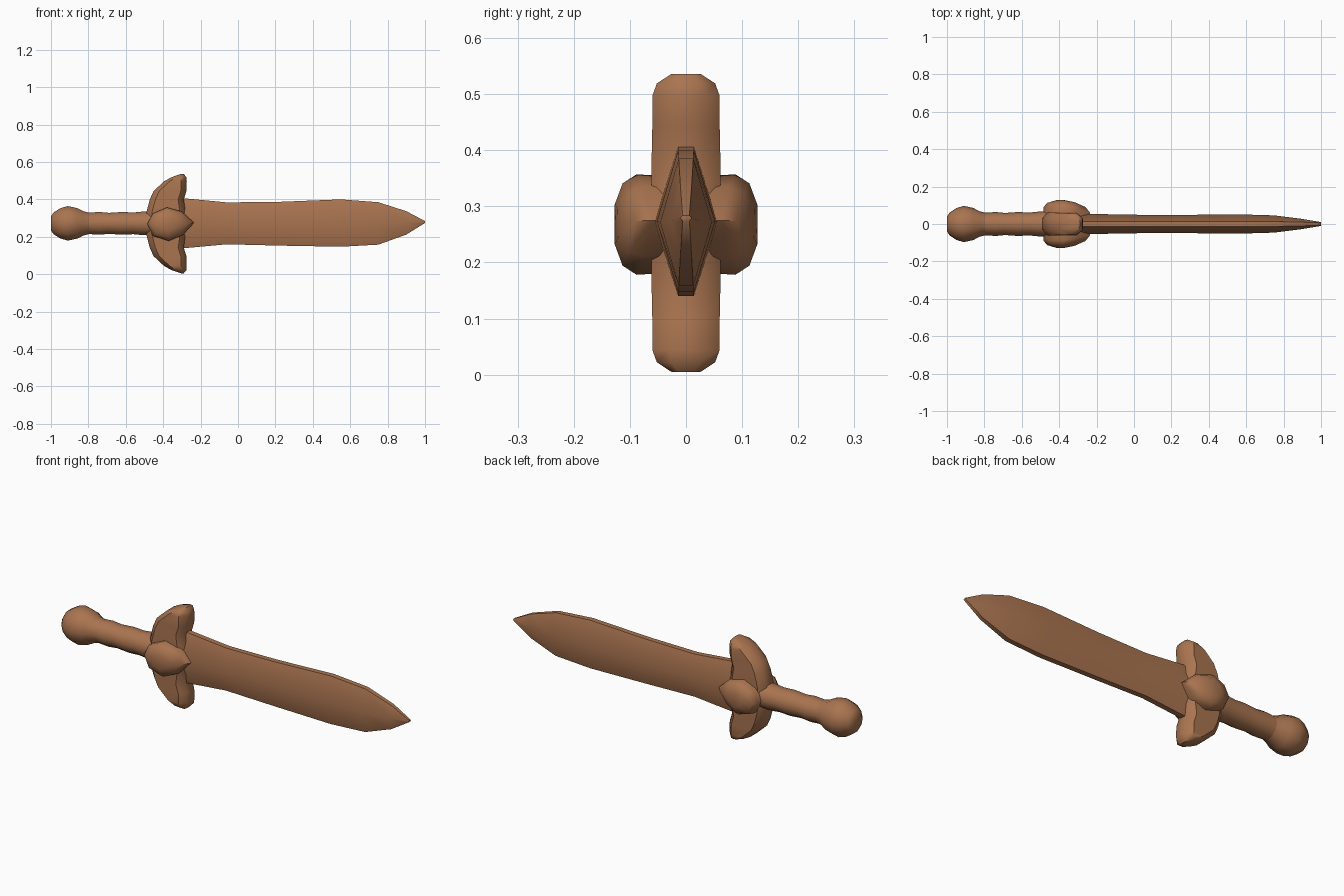
import bpy, bmesh, math

if "Cube" in bpy.data.objects:
    bpy.data.objects.remove(bpy.data.objects["Cube"])

bronze = bpy.data.materials.new("warm brown")
bronze.diffuse_color = (0.40, 0.175, 0.080, 1)
bronze.use_nodes = True
bronze.node_tree.nodes["Principled BSDF"].inputs["Base Color"].default_value = bronze.diffuse_color
MID = 0.272  # height of the long axis


def loft(name, rings, angle=40):
    """Skin a list of equal-length point rings and cap both ends."""
    bm = bmesh.new()
    loops = [[bm.verts.new(p) for p in ring] for ring in rings]
    n = len(loops[0])
    for a, b in zip(loops, loops[1:]):
        for i in range(n):
            j = (i + 1) % n
            bm.faces.new((a[i], a[j], b[j], b[i]))
    bm.faces.new(loops[0])
    bm.faces.new(loops[-1])
    bmesh.ops.recalc_face_normals(bm, faces=bm.faces)
    mesh = bpy.data.meshes.new(name)
    bm.to_mesh(mesh)
    bm.free()
    mesh.materials.append(bronze)
    obj = bpy.data.objects.new(name, mesh)
    bpy.context.collection.objects.link(obj)
    bpy.ops.object.select_all(action='DESELECT')
    obj.select_set(True)
    bpy.context.view_layer.objects.active = obj
    bpy.ops.object.shade_smooth_by_angle(angle=math.radians(angle))
    return obj


def round_ring(x, r, n=10):
    return [(x, r * math.cos(2 * math.pi * i / n), MID + r * math.sin(2 * math.pi * i / n))
            for i in range(n)]


# Blade: blunt-edged diamond section (x, bottom z, top z, half thickness, half edge)
blade = [(-0.36, 0.14, 0.41, 0.056, 0.014), (-0.28, 0.14, 0.405, 0.056, 0.014),
         (-0.06, 0.16, 0.384, 0.050, 0.014), (0.22, 0.153, 0.387, 0.048, 0.014),
         (0.55, 0.147, 0.40, 0.052, 0.014), (0.75, 0.158, 0.385, 0.046, 0.013),
         (0.90, 0.212, 0.337, 0.027, 0.010), (1.0, 0.274, 0.284, 0.010, 0.006)]
loft("blade", [[(x, -e, b), (x, e, b), (x, t, (b + c) / 2), (x, e, c), (x, -e, c),
                (x, -t, (b + c) / 2)] for x, b, c, t, e in blade], 60)

# Grip with slight wrap ridges
loft("grip", [round_ring(x, r) for x, r in
              [(-0.86, 0.070), (-0.80, 0.060), (-0.74, 0.064), (-0.69, 0.059),
               (-0.62, 0.064), (-0.56, 0.061), (-0.51, 0.066), (-0.42, 0.066)]])

# Ball pommel
loft("pommel", [round_ring(x, r) for x, r in
                [(-1.0, 0.040), (-0.985, 0.062), (-0.95, 0.085), (-0.91, 0.097),
                 (-0.86, 0.086), (-0.825, 0.068), (-0.78, 0.056)]])

# Guard: two swept wings (offset from axis, back x, front x, half thickness)
wing = [(0.0, -0.49, -0.27, 0.062), (0.06, -0.49, -0.28, 0.062), (0.13, -0.472, -0.29, 0.061),
        (0.175, -0.452, -0.276, 0.060), (0.228, -0.395, -0.274, 0.060),
        (0.25, -0.355, -0.276, 0.052), (0.267, -0.305, -0.29, 0.026)]


def wing_ring(z, x0, x1, t):
    c = min(0.03, (x1 - x0) * 0.3)
    k = t * 0.5
    return [(x0 + c, -t, z), (x1 - c, -t, z), (x1, -k, z), (x1, k, z),
            (x1 - c, t, z), (x0 + c, t, z), (x0, k, z), (x0, -k, z)]


sections = [(MID - d, a, b, t) for d, a, b, t in reversed(wing)]
sections += [(MID - 0.003 + d, a, b, t) for d, a, b, t in wing[1:]]
loft("guard", [wing_ring(*s) for s in sections], 45)

# Leaf-shaped bosses on both faces of the guard
leaf = [(-0.485, 0.27), (-0.455, 0.325), (-0.38, 0.357), (-0.30, 0.335),
        (-0.235, 0.275), (-0.295, 0.21), (-0.37, 0.178), (-0.455, 0.205)]
for side, label in ((-1, "front_boss"), (1, "back_boss")):
    rings = []
    for y, s in [(0.03, 0.96), (0.088, 1.0), (0.113, 0.82), (0.127, 0.40)]:
        rings.append([(-0.37 + (x + 0.37) * s, side * (y - 0.22 * max(0, x + 0.36) * s),
                       0.268 + (z - 0.268) * s) for x, z in leaf])
    loft(label, rings, 45)
